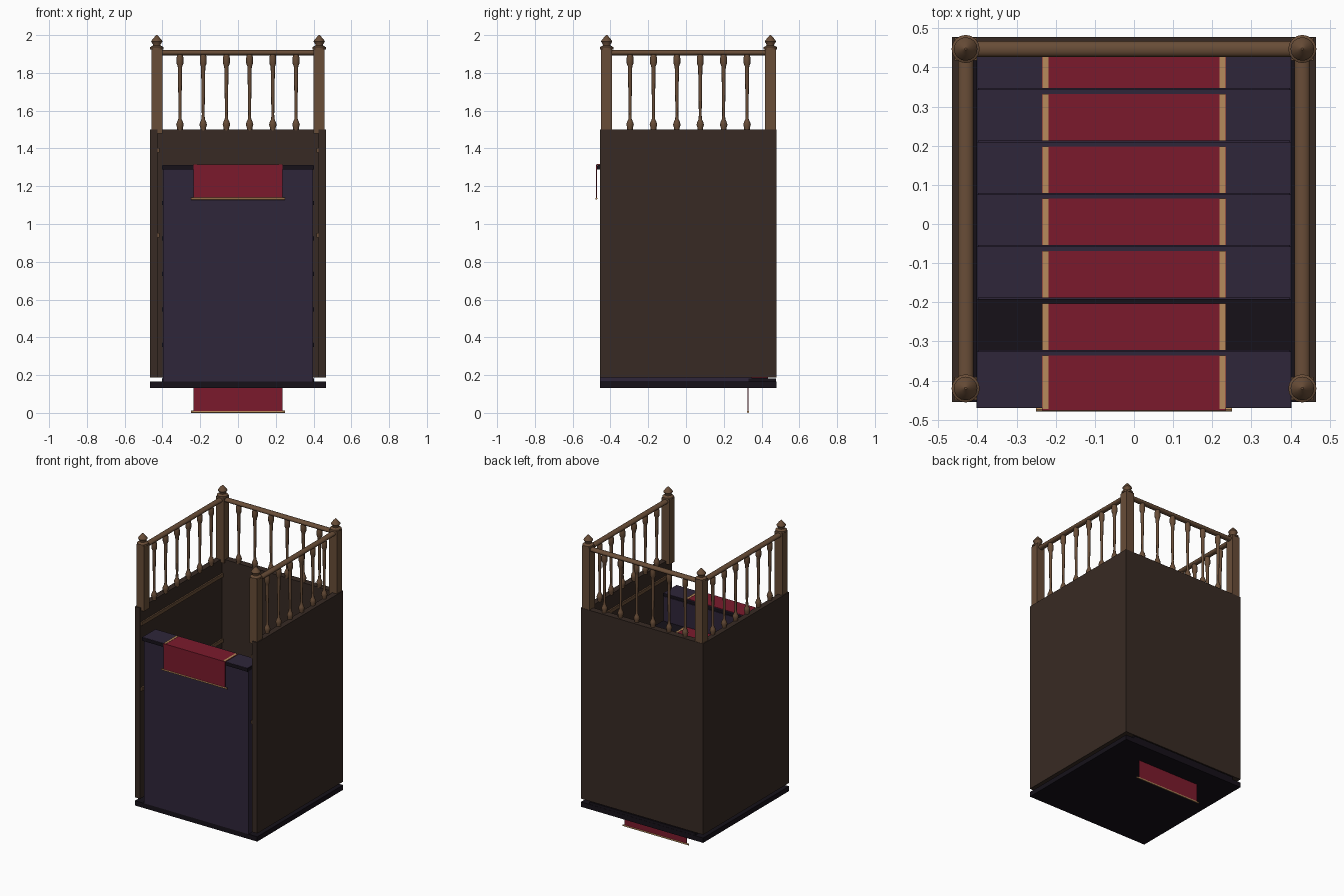
import bpy, bmesh, math
from mathutils import Vector

if "Cube" in bpy.data.objects:
    bpy.data.objects.remove(bpy.data.objects["Cube"])


def mat(name, r, g, b):
    m = bpy.data.materials.new(name)
    m.diffuse_color = tuple((c / 255) ** 2.2 for c in (r, g, b)) + (1,)
    m.use_nodes = True
    m.node_tree.nodes["Principled BSDF"].inputs["Base Color"].default_value = m.diffuse_color
    return m


WALL = mat("wall_brown", 58, 46, 40)
WOOD = mat("rail_wood", 104, 78, 58)
NAVY = mat("step_navy", 50, 42, 60)
DARK = mat("dark_edge", 28, 24, 31)
RED = mat("runner_red", 122, 32, 48)
GOLD = mat("runner_gold", 182, 138, 92)


def finish(name, bm, m, smooth=False):
    me = bpy.data.meshes.new(name)
    bmesh.ops.recalc_face_normals(bm, faces=bm.faces)
    bm.to_mesh(me)
    bm.free()
    ob = bpy.data.objects.new(name, me)
    bpy.context.collection.objects.link(ob)
    me.materials.append(m)
    if smooth:
        bpy.ops.object.select_all(action='DESELECT')
        ob.select_set(True)
        bpy.context.view_layer.objects.active = ob
        bpy.ops.object.shade_smooth_by_angle(angle=math.radians(40))
    return ob


def box(name, x, y, z, m):
    bm = bmesh.new()
    bmesh.ops.create_cube(bm, size=1)
    for v in bm.verts:
        v.co = Vector([(r[0] + r[1]) / 2 + c * (r[1] - r[0]) for r, c in zip((x, y, z), v.co)])
    return finish(name, bm, m)


def lathe(name, profile, x, y, m, n=12):
    bm = bmesh.new()
    rings = [[bm.verts.new((x + r * math.cos(2 * math.pi * k / n),
                            y + r * math.sin(2 * math.pi * k / n), z)) for k in range(n)]
             for r, z in profile]
    for a, b in zip(rings, rings[1:]):
        for k in range(n):
            j = (k + 1) % n
            bm.faces.new((a[k], a[j], b[j], b[k]))
    bm.faces.new(rings[0])
    bm.faces.new(rings[-1])
    return finish(name, bm, m, True)


def bar(name, p, q, ru, rz, m, n=16):
    # Elliptical bar: ru = horizontal radius, rz = vertical radius
    p, q = Vector(p), Vector(q)
    side = (q - p).cross(Vector((0, 0, 1))).normalized()
    bm = bmesh.new()
    ends = []
    for c in (p, q):
        ends.append([bm.verts.new(c + side * ru * math.cos(2 * math.pi * k / n)
                                  + Vector((0, 0, rz * math.sin(2 * math.pi * k / n)))) for k in range(n)])
    for k in range(n):
        j = (k + 1) % n
        bm.faces.new((ends[0][k], ends[0][j], ends[1][j], ends[1][k]))
    bm.faces.new(ends[0])
    bm.faces.new(ends[1])
    return finish(name, bm, m, True)


# Base slab and the three walls
box("base_slab", (-.465, .465), (-.455, .478), (.132, .165), DARK)
box("back_wall", (-.465, .465), (.433, .478), (.188, 1.5), WALL)
for s, side in ((-1, "left"), (1, "right")):
    xs = sorted((s * .425, s * .465))
    box(side + "_wall", xs, (-.455, .433), (.188, 1.5), WALL)
    # Inner wall mouldings
    for z in (1.39, .94):
        box(side + "_wall_moulding", sorted((s * .415, s * .425)), (-.45, .433),
            (z - .012, z + .012), WOOD)

# Stair flight descending from front to back
RUN, RISE = .1337, .188
for i in range(7):
    f = -.47 + RUN * i
    top = 1.312 - RISE * i
    back = f + RUN + .011
    if i < 6:
        box("step_body", (-.398, .398), (f + .015, f + RUN + .015), (.165, top - .02), NAVY)
    box("tread_nosing", (-.402, .402), (f, back), (top - .024, top - .002), DARK)
    if i != 1:
        box("tread_top", (-.4, .4), (f + .001, min(back, .433)), (top - .002, top), NAVY)
    # Carpet runner with gold borders, hanging over the nosing
    end = min(f + RUN, .433)
    box("runner_top", (-.235, .235), (f - .004, end), (top, top + .003), RED)
    box("runner_drop", (-.235, .235), (f - .006, f - .002), (top - .174, top + .003), RED)
    for s in (-1, 1):
        box("runner_border", sorted((s * .218, s * .234)), (f - .002, end),
            (top + .003, top + .0045), GOLD)
    z = top - .178
    bar("runner_rod", (-.25, f - .004, z), (.25, f - .004, z), .005, .006, GOLD, 8)

# Corner posts with turned finials
YF, YB, XP = -.42, .447, .43
FINIAL = [(.036, 1.925), (.036, 1.936), (.02, 1.945), (.02, 1.95),
          (.03, 1.966), (.027, 1.972), (.014, 1.988), (.003, 2.0)]
for x in (-XP, XP):
    for y in (YF, YB):
        box("corner_post", (x - .029, x + .029), (y - .029, y + .029), (1.48, 1.927), WOOD)
        lathe("post_finial", FINIAL, x, y, WOOD, 16)

# Handrails
ZR = 1.907
bar("back_handrail", (-XP, YB, ZR), (XP, YB, ZR), .02, .014, WOOD)
for x in (-XP, XP):
    bar("side_handrail", (x, YF, ZR), (x, YB, ZR), .02, .014, WOOD)

# Turned balusters, six per side
BALUSTER = [(.015, 1.495), (.015, 1.51), (.02, 1.525), (.016, 1.54), (.009, 1.555),
            (.0075, 1.58), (.011, 1.82), (.012, 1.835), (.018, 1.85), (.018, 1.88), (.014, 1.9)]
for k in range(1, 7):
    t = k / 7
    lathe("back_baluster", BALUSTER, -XP + 2 * XP * t, YB, WOOD)
    for x in (-XP, XP):
        lathe("side_baluster", BALUSTER, x, YF + (YB - YF) * t, WOOD)
